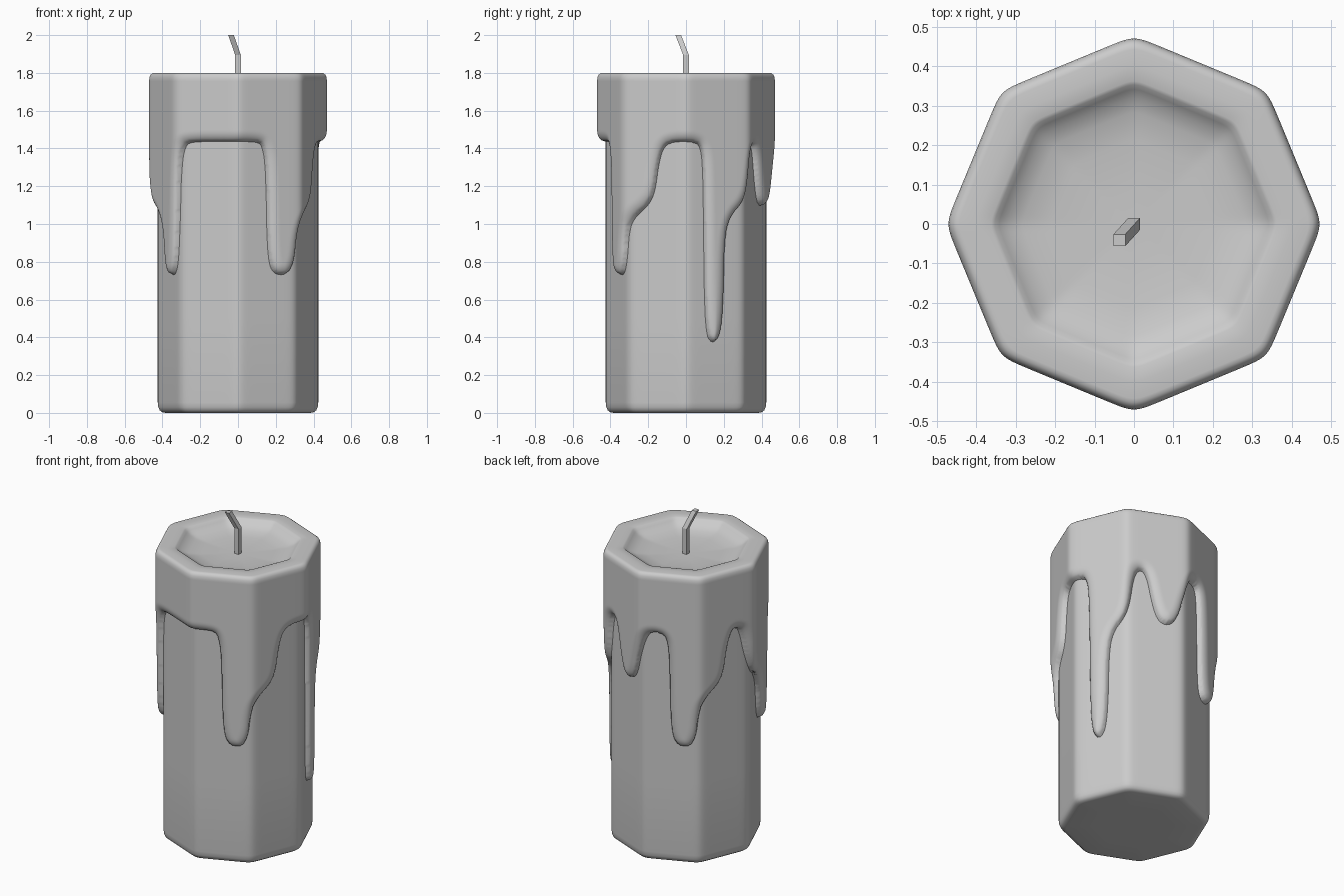
import bpy, bmesh, math
from mathutils import Vector, kdtree

if "Cube" in bpy.data.objects:
    bpy.data.objects.remove(bpy.data.objects["Cube"])

R_BODY, R_WAX = 0.425, 0.47
REF = 0.44          # radius used to unroll the side into a flat (arc, height) plane


def octagon(theta, corner):
    """Radius of an eight-sided section with softened corners on the axes."""
    p = 44
    a = corner * math.cos(math.pi / 8) * 2 ** (1 / p)
    s = sum(max(0, math.cos(theta - math.pi / 8 - k * math.pi / 4)) ** p for k in range(8))
    return a / s ** (1 / p)


def polar(theta, r, z):
    return (r * math.cos(theta), r * math.sin(theta), z)


def ring_mesh(name, rows, keep=None, cap_start=None, cap_end=None):
    """Skin closed rings of points; optional centre points close the ends."""
    bm = bmesh.new()
    rings = [[bm.verts.new(c) for c in row] for row in rows]
    n = len(rows[0])
    for j in range(len(rows) - 1):
        for i in range(n):
            k = (i + 1) % n
            if keep and j + 1 < len(keep) and not (
                    keep[j][i] or keep[j][k] or keep[j + 1][i] or keep[j + 1][k]):
                continue
            bm.faces.new((rings[j][i], rings[j][k], rings[j + 1][k], rings[j + 1][i]))
    for cap, ring, flip in ((cap_start, rings[0], True), (cap_end, rings[-1], False)):
        if cap:
            c = bm.verts.new(cap)
            for i in range(n):
                a, b = ring[i], ring[(i + 1) % n]
                bm.faces.new((b, a, c) if flip else (a, b, c))
    bmesh.ops.delete(bm, geom=[v for v in bm.verts if not v.link_faces], context='VERTS')
    me = bpy.data.meshes.new(name)
    bm.to_mesh(me)
    bm.free()
    ob = bpy.data.objects.new(name, me)
    bpy.context.collection.objects.link(ob)
    return ob


def smooth(ob):
    for p in ob.data.polygons:
        p.use_smooth = True


# Candle body
angles = [2 * math.pi * i / 160 for i in range(160)]
body = ring_mesh("candle_body",
                 [[polar(t, s * octagon(t, R_BODY), z) for t in angles]
                  for s, z in ((0.5, 0), (0.9, 0), (0.945, 0.004), (0.975, 0.014),
                               (0.992, 0.03), (1, 0.055), (1, 0.5), (1, 1.0), (1, 1.65))],
                 cap_start=(0, 0, 0))
smooth(body)

# Lower edge of the melted wax: angle in degrees, height
main_drip = [(-75, 1.435), (-71.5, 1.41), (-69, 1.32), (-68, 1.1), (-67.5, 0.9), (-65.5, 0.77),
             (-60, 0.73), (-52, 0.73), (-47, 0.8), (-45, 0.95), (-41, 1.03), (-29, 1.10),
             (-24, 1.17), (-21, 1.32), (-17, 1.41), (-9, 1.435)]
edge = main_drip + [
    (5, 1.435), (11, 1.41), (12.8, 1.25), (13.6, 0.6), (15.5, 0.41), (19, 0.375), (23, 0.375),
    (27, 0.43), (29, 0.6), (29.7, 0.9), (33, 1.03), (43, 1.11), (47, 1.2), (50, 1.38),
    (55, 1.43), (60, 1.39), (65, 1.2), (70, 1.11), (78, 1.09), (85, 1.14), (90, 1.3),
    (95, 1.41), (101, 1.425)]
edge += [(a + 180, z) for a, z in main_drip[1:-1]]
edge += [(166, 1.42), (171, 1.4), (176, 1.22), (182, 1.11), (193, 1.06), (201, 0.97), (204, 0.8),
         (209, 0.73), (217, 0.73), (222, 0.8), (224, 1.0), (225.5, 1.3), (228.5, 1.41),
         (233, 1.435), (260, 1.435)]
path = [Vector((math.radians(a) * REF, z)) for a, z in edge]
TURN = 2 * math.pi * REF
path = [p + Vector((TURN * k, 0)) for k in (-1, 0, 1) for p in path]
for _ in range(3):   # corner cutting turns the points into a soft curve
    path = [a.lerp(b, f) for a, b in zip(path, path[1:]) for f in (0.25, 0.75)]
dense = []
for a, b in zip(path, path[1:]):
    m = max(1, int((b - a).length / 0.002))
    dense += [a.lerp(b, i / m) for i in range(m)]
tree = kdtree.KDTree(len(dense))
for i, p in enumerate(dense):
    tree.insert((p.x, p.y, 0), i)
tree.balance()

# Wax coat: fine grid that swells away from the drip edge, snapped to that edge
COLS, ROWS, Z0, Z1 = 420, 150, 0.345, 1.765
WIDTH = 0.06
s_start = -math.pi / 2 * REF
cols = [s_start + TURN * i / COLS for i in range(COLS)]
heights, k = [], 0
for s in cols:
    while dense[k + 1].x < s:
        k += 1
    a, b = dense[k], dense[k + 1]
    heights.append(a.y + (b.y - a.y) * (s - a.x) / max(1e-9, b.x - a.x))
rows, keep = [], []
for j in range(ROWS + 1):
    z = Z0 + (Z1 - Z0) * j / ROWS
    row, flags = [], []
    for s, h in zip(cols, heights):
        co, _, d = tree.find((s, z, 0))
        x, y = s, z
        if d < 0.0048:
            x, y, d, inside = co.x, co.y, 0, False
        else:
            inside = z > h
        t = x / REF
        if inside:
            f = math.sqrt(1 - (1 - min(1, d / WIDTH)) ** 2)
            rb = octagon(t, R_BODY)
            r = rb + (octagon(t, R_WAX) - rb) * f
        else:
            r = octagon(t, R_BODY) - (0.003 if d == 0 else 0.012)
        row.append(polar(t, r, y))
        flags.append(inside)
    rows.append(row)
    keep.append(flags)
# Rounded rim and shallow melted bowl
for f, z in ((0.994, 1.78), (0.982, 1.791), (0.962, 1.798), (0.94, 1.80), (0.85, 1.80),
             (0.77, 1.80), (0.75, 1.796), (0.725, 1.785), (0.68, 1.769), (0.6, 1.754),
             (0.45, 1.744), (0.2, 1.739)):
    rows.append([polar(s / REF, f * octagon(s / REF, R_WAX), z) for s in cols])
wax = ring_mesh("melted_wax", rows, keep=keep, cap_end=(0, 0, 1.738))
smooth(wax)

# Bent square wick
h = 0.015
wick = ring_mesh("wick",
                 [[(x + dx * h, y + dy * h, z)
                   for dx, dy in ((-1, -1), (1, -1), (1, 1), (-1, 1))]
                  for x, y, z in ((0, 0, 1.70), (0, 0, 1.895), (-0.037, -0.041, 2.0))],
                 cap_start=(0, 0, 1.70), cap_end=(-0.037, -0.041, 2.0))
